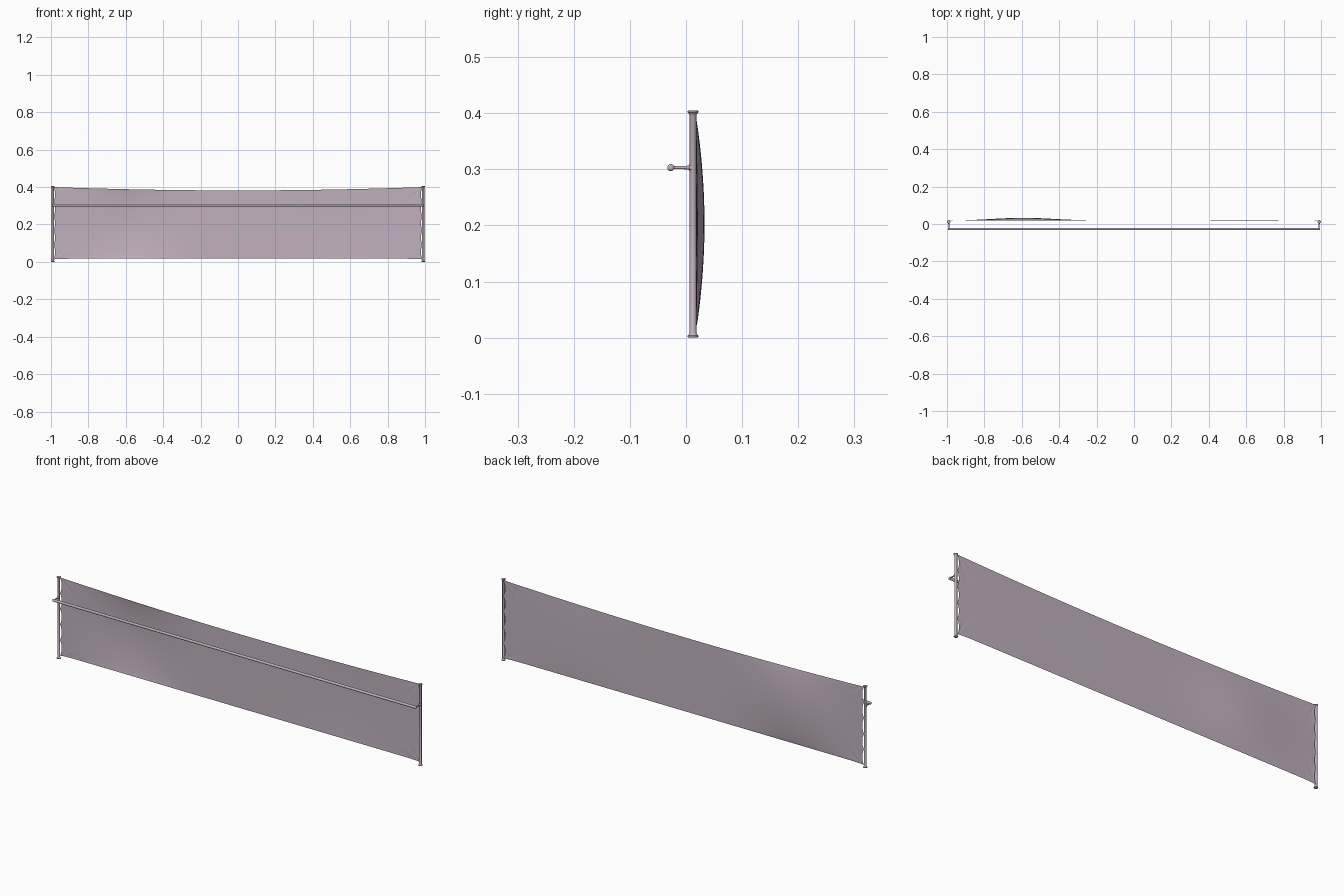
import bpy, bmesh, math
from mathutils import Vector

cube = bpy.data.objects.get("Cube")
if cube:
    bpy.data.objects.remove(cube, do_unlink=True)

mat = bpy.data.materials.new("pale mauve")
mat.use_nodes = True
mat.diffuse_color = (0.53, 0.44, 0.52, 1)
mat.node_tree.nodes["Principled BSDF"].inputs["Base Color"].default_value = mat.diffuse_color


def finish(name, bm):
    mesh = bpy.data.meshes.new(name)
    bm.to_mesh(mesh)
    bm.free()
    mesh.materials.append(mat)
    obj = bpy.data.objects.new(name, mesh)
    bpy.context.collection.objects.link(obj)
    bpy.ops.object.select_all(action='DESELECT')
    obj.select_set(True)
    bpy.context.view_layer.objects.active = obj
    bpy.ops.object.shade_smooth_by_angle(angle=math.radians(40))
    return obj


def turned(name, origin, axis, profile, sides=16):
    """Round part: profile of (distance along axis, radius)."""
    bm = bmesh.new()
    turn = Vector(axis).to_track_quat('Z', 'Y')
    rings = []
    for d, r in profile:
        rings.append([bm.verts.new(Vector(origin) + turn @ Vector(
            (r * math.cos(a), r * math.sin(a), d)))
            for a in (math.tau * i / sides for i in range(sides))])
    for low, high in zip(rings, rings[1:]):
        for i in range(sides):
            j = (i + 1) % sides
            bm.faces.new((low[i], low[j], high[j], high[i]))
    bm.faces.new(rings[0][::-1])
    bm.faces.new(rings[-1])
    return finish(name, bm)


POST_X, POST_Y, HEIGHT = 0.99, 0.0125, 0.405
RAIL_Y, RAIL_Z = -0.027, 0.303

# Posts with flared caps, and the brackets that carry the rail
cap = [(0, 0.008), (0.001, 0.0095), (0.004, 0.0095), (0.006, 0.0075), (0.009, 0.006)]
post = cap + [(HEIGHT - d, r) for d, r in reversed(cap)]
reach = POST_Y - RAIL_Y
bracket = [(0, 0.006), (0.006, 0.006), (0.008, 0.0042), (0.012, 0.003), (reach, 0.0025)]
for side, s in (("left", 1), ("right", -1)):
    turned(side + "_post", (s * POST_X, POST_Y, 0), (0, 0, 1), post)
    turned(side + "_bracket", (s * POST_X, POST_Y, RAIL_Z), (0, -1, 0), bracket, 12)

# Handrail with rounded ends
end = [(0, 0.003), (0.001, 0.0052), (0.003, 0.0064)]
span = 2 * 0.995
turned("handrail", (-span / 2, RAIL_Y, RAIL_Z), (1, 0, 0),
       end + [(span - d, r) for d, r in reversed(end)])

# Stretched cloth: sagging top edge, scalloped sides, wind bulge, corner creases
TIES = 5


def cloth_point(u, v):
    edge = abs(u)
    scallop = abs(math.sin(math.pi * TIES * v)) ** 0.6
    x = u * (0.988 - 0.010 * scallop * edge ** 20)
    top = 0.382 + 0.018 * u * u
    bottom = 0.017 - 0.004 * edge ** 30
    z = bottom + (top - bottom) * v
    pocket = math.sin(math.pi * v) ** 0.8 if 0 < v < 1 else 0
    bulge = 0.015 * math.exp(-((u + 0.6) / 0.24) ** 2)
    bulge += 0.003 * math.exp(-((u - 0.6) / 0.3) ** 2)
    y = 0.018 + bulge * pocket * (1 - edge ** 16)
    # Creases fan out from each corner
    dx, dz = (1 - edge) * 0.98, min(v, 1 - v) * 0.385
    dist = math.hypot(dx, dz)
    fan = math.sin(math.atan2(dz, dx) * 10)
    y += 0.0012 * fan * min(dist / 0.02, 1) * math.exp(-dist / 0.05)
    return x, y, z


bm = bmesh.new()
bmesh.ops.create_grid(bm, x_segments=160, y_segments=60, size=1)
for vert in bm.verts:
    # Columns gather toward the side edges
    u = math.sin(vert.co.x * math.pi / 2)
    vert.co = cloth_point(u, (vert.co.y + 1) / 2)
bmesh.ops.recalc_face_normals(bm, faces=bm.faces)
finish("cloth_panel", bm)
